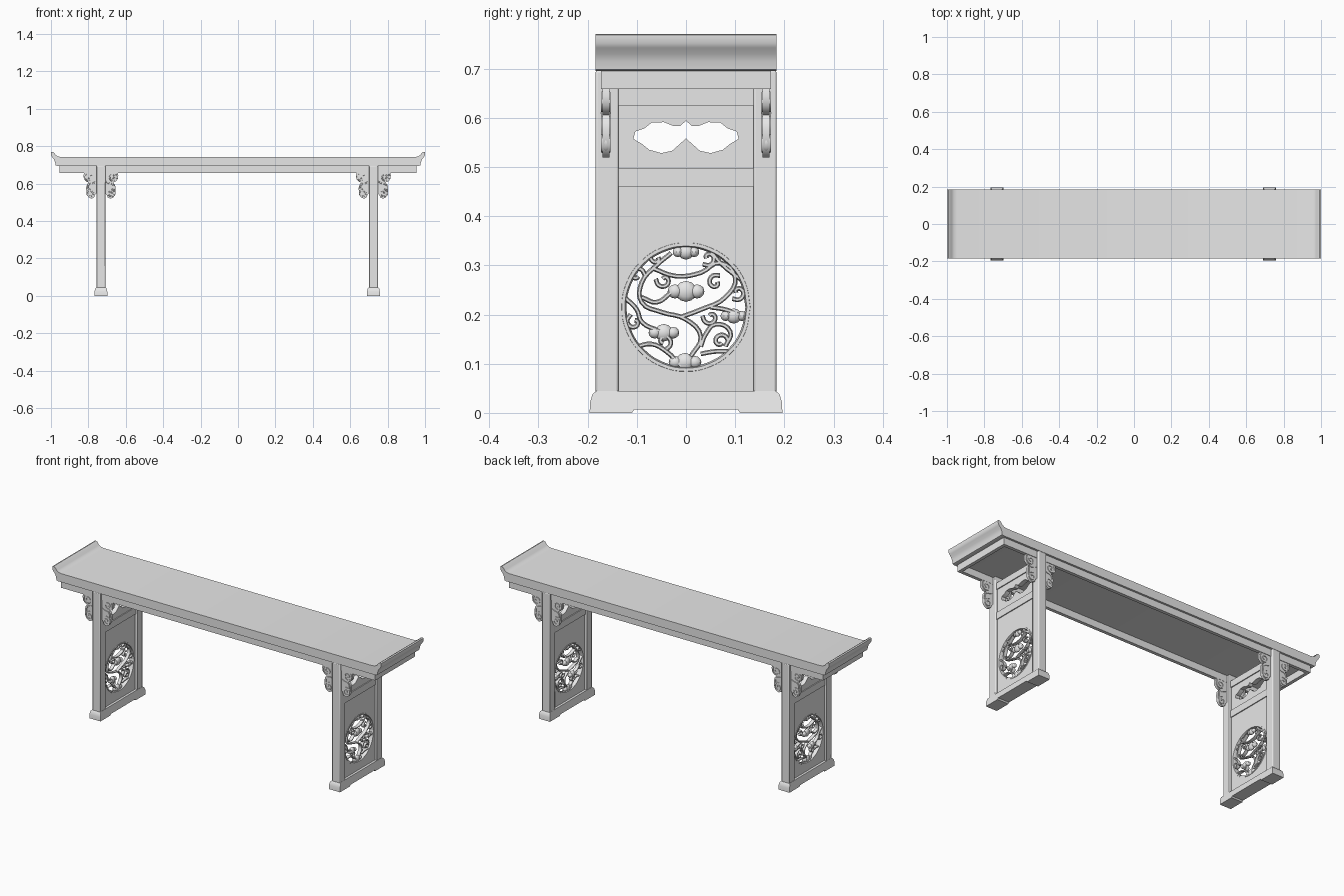
import bpy, bmesh, math
from mathutils import Matrix, Vector

if "Cube" in bpy.data.objects:
    bpy.data.objects.remove(bpy.data.objects["Cube"])

GREY = bpy.data.materials.new("plain grey")
GREY.diffuse_color = (0.8, 0.8, 0.8, 1)
GREY.use_nodes = True
GREY.node_tree.nodes["Principled BSDF"].inputs["Base Color"].default_value = GREY.diffuse_color
PI = math.pi


def finish(name, bm, bevel=0.0):
    bmesh.ops.recalc_face_normals(bm, faces=bm.faces)
    me = bpy.data.meshes.new(name)
    bm.to_mesh(me)
    bm.free()
    me.materials.append(GREY)
    ob = bpy.data.objects.new(name, me)
    bpy.context.collection.objects.link(ob)
    if bevel:
        m = ob.modifiers.new("soft edges", 'BEVEL')
        m.width, m.segments = bevel, 2
    return ob


def box(name, x0, x1, y0, y1, z0, z1, bevel=0.0):
    bm = bmesh.new()
    bmesh.ops.create_cube(bm, size=1)
    for v in bm.verts:
        v.co = Vector((x0 + (v.co.x + .5) * (x1 - x0),
                       y0 + (v.co.y + .5) * (y1 - y0),
                       z0 + (v.co.z + .5) * (z1 - z0)))
    return finish(name, bm, bevel)


def prism(name, pts, axis, lo, hi, shape=None):
    """Outline of (x or y, z) points pushed along the given axis."""
    bm = bmesh.new()
    put = (lambda a, z, t: (a, t, z)) if axis == 'y' else (lambda a, z, t: (t, a, z))
    f = bm.faces.new([bm.verts.new(put(a, z, lo)) for a, z in pts])
    ext = bmesh.ops.extrude_face_region(bm, geom=[f])['geom']
    for v in ext:
        if isinstance(v, bmesh.types.BMVert):
            v.co += Vector(put(0, 0, hi - lo))
    if shape:
        for v in bm.verts:
            shape(v)
    return finish(name, bm)


def curve(name, lines, plane, origin, extrude=0.0, radius=0.0, depth=1.0):
    """Filled outline with holes (extrude) or tubes (radius), made into a mesh."""
    cu = bpy.data.curves.new(name, 'CURVE')
    cu.dimensions = '2D' if extrude else '3D'
    if extrude:
        cu.fill_mode, cu.extrude = 'BOTH', extrude
    else:
        cu.bevel_depth, cu.bevel_resolution = radius, 1
        cu.use_fill_caps = True
    cu.resolution_u = 4
    for pts in lines:
        sp = cu.splines.new('POLY' if extrude else 'BEZIER')
        store = sp.points if extrude else sp.bezier_points
        store.add(len(pts) - 1)
        for p, (a, b) in zip(store, pts):
            if extrude:
                p.co = (a, b, 0, 1)
            else:
                p.co = (a, b, 0)
                p.handle_left_type = p.handle_right_type = 'AUTO'
        sp.use_cyclic_u = bool(extrude)
    tmp = bpy.data.objects.new(name, cu)
    bpy.context.collection.objects.link(tmp)
    bpy.context.view_layer.update()
    me = bpy.data.meshes.new_from_object(
        tmp.evaluated_get(bpy.context.evaluated_depsgraph_get()))
    bpy.data.objects.remove(tmp)
    turn = Matrix.Rotation(PI / 2, 4, 'X')
    if plane == 'yz':
        turn = Matrix.Rotation(PI / 2, 4, 'Z') @ turn
    me.transform(Matrix.Translation(origin) @ turn @ Matrix.Diagonal((1, 1, depth, 1)))
    bm = bmesh.new()
    bm.from_mesh(me)
    bmesh.ops.remove_doubles(bm, verts=bm.verts, dist=1e-5)
    return finish(name, bm)


def spiral(cx, cz, r, start, turns, n=9):
    return [(cx + r * (1 - .8 * i / n) * math.cos(start + turns * 2 * PI * i / n),
             cz + r * (1 - .8 * i / n) * math.sin(start + turns * 2 * PI * i / n))
            for i in range(n + 1)]


def flip(pts):
    return [(-a, b) for a, b in pts]


# Table top with upturned, undercut ends
end = [(.965, .695), (.975, .698), (.978, .715), (.984, .73), (.994, .742), (1, .752),
       (1, .768), (.992, .77), (.984, .766), (.974, .752), (.962, .745), (.945, .742)]
prism("table_top", end + flip(end)[::-1], 'y', -.184, .184)

# Apron frame under the top
for s in (-1, 1):
    box("long_apron", -.955, .955, *sorted((s * .155, s * .173)), .658, .697)
    box("end_apron", *sorted((s * .937, s * .955)), -.173, .173, .658, .697)

# Outlines shared by both leg frames
half = [(0, .594), (.012, .583), (.025, .583), (.045, .591), (.07, .59), (.085, .578),
        (.103, .572), (.107, .557), (.09, .547), (.075, .535), (.05, .528), (.028, .533),
        (0, .558)]
opening = half + flip(half[1:-1])[::-1]
CZ, R = .215, .126
round_hole = [(R * math.cos(i * PI / 16), CZ + R * math.sin(i * PI / 16)) for i in range(32)]

foot_half = [(.105, .007), (.11, 0), (.196, 0), (.195, .022), (.19, .038), (.182, .045)]
foot = foot_half + flip(foot_half)[::-1]

# Scrolling vines, in hundredths from the roundel centre
vines = [
    [(1, -10), (3, -6), (0, -2.5), (-5, -1), (-9, 1), (-9, 5), (-6, 8.5), (-3, 11)],
    [(-7, 8), (-2, 6.3), (3, 7), (7, 9), (10, 6), (8, 2), (3, -.5), (-1, -2)],
    [(3, -8), (4, -5.5), (6, -3.5), (9, -5), (8, -8)],
    [(-12.5, 2), (-10, -.5), (-9, -3), (-5, -5)],
    [(-10, -8), (-7, -7.5), (-4, -9), (-1, -12)],
    [(-9, 2), (-6, 1), (-3, 3)],
    [(5, 11.5), (7, 9), (12, 5)],
    [(5, 0), (8, -.5), (12, -2)],
    [(3, -9.5), (6, -9), (9, -9)],
]
vines = [[(a / 100, b / 100) for a, b in v] for v in vines]
curls = [(-.10, .065, 0), (-.045, .055, 3), (.06, .05, 1), (.105, .03, 4), (-.105, -.03, 2),
         (-.045, -.07, 5), (.07, -.07, 0), (.05, -.02, 3), (-.06, .10, 1), (.045, .1, 4)]
vines += [spiral(a, b, .017, p, .9, 6) for a, b, p in curls]
# Leaf clusters: position and size
leaves = [(0, .112, .026), (0, .032, .036), (.097, -.018, .026), (-.045, -.052, .03),
          (-.002, -.112, .032)]

# Bracket outline, measured out from the leg face
bracket = [(0, .66), (.066, .66), (.07, .645), (.068, .625), (.056, .611), (.042, .606),
           (.052, .594), (.056, .575), (.054, .545), (.044, .527), (.028, .519),
           (.014, .525), (.008, .54), (0, .548)]

for cx in (-.733, .724):
    # Foot, narrowing towards its top
    def taper(v):
        k = .74 if v.co.z > .04 else .92 if v.co.z > .03 else 1
        v.co.x = cx + (v.co.x - cx) * k
    prism("foot", foot, 'x', cx - .034, cx + .034, taper)

    # Posts
    for s in (-1, 1):
        box("post", cx - .024, cx + .024, *sorted((s * .137, s * .184)), .04, .696, .004)

    # Cross rails
    box("middle_rail", cx - .017, cx + .017, -.14, .14, .46, .498)
    box("upper_rail", cx - .017, cx + .017, -.14, .14, .625, .66)

    # Pierced panels
    curve("lower_panel", [[(-.14, .04), (.14, .04), (.14, .462), (-.14, .462)], round_hole],
          'yz', (cx, 0, 0), extrude=.012)
    curve("upper_panel", [[(-.14, .495), (.14, .495), (.14, .627), (-.14, .627)], opening],
          'yz', (cx, 0, 0), extrude=.012)

    # Carved roundel: rim, vines and leaves
    rim = [(R * 1.01 * math.cos(i * PI / 8), R * 1.01 * math.sin(i * PI / 8)) for i in range(17)]
    curve("roundel_rim", [rim], 'yz', (cx, 0, CZ), radius=.0065, depth=2.4)
    curve("roundel_vines", vines, 'yz', (cx, 0, CZ), radius=.0048, depth=2.2)
    bm = bmesh.new()
    for a, b, r in leaves:
        for off, k in ((0, .62), (-.62, .42), (.62, .42)):
            m = (Matrix.Translation((cx, a + off * r, CZ + b))
                 @ Matrix.Diagonal((.012, r * k, r * k * .95, 1)))
            bmesh.ops.create_uvsphere(bm, u_segments=10, v_segments=6, radius=1, matrix=m)
    finish("roundel_leaves", bm)

    # Scroll brackets on both sides of each post
    for side in (-1, 1):
        place = lambda pts: [(cx + side * (.023 + a), z) for a, z in pts]
        scrolls = [place(spiral(.04, .634, .025, .8, -1.4, 12)),
                   place(spiral(.03, .548, .024, 1.8, -1.3, 12)),
                   place([(.004, .61), (.02, .602), (.036, .598), (.047, .585), (.045, .566)])]
        for y in (-.163, .163):
            prism("bracket", place(bracket), 'y', y - .007, y + .007)
            curve("bracket_scrolls", scrolls, 'xz', (0, y, 0), radius=.005, depth=2.2)

# Smooth the rounded parts, keep hard edges crisp
bpy.ops.object.select_all(action='SELECT')
bpy.context.view_layer.objects.active = bpy.context.selected_objects[0]
bpy.ops.object.shade_smooth_by_angle(angle=math.radians(35))
